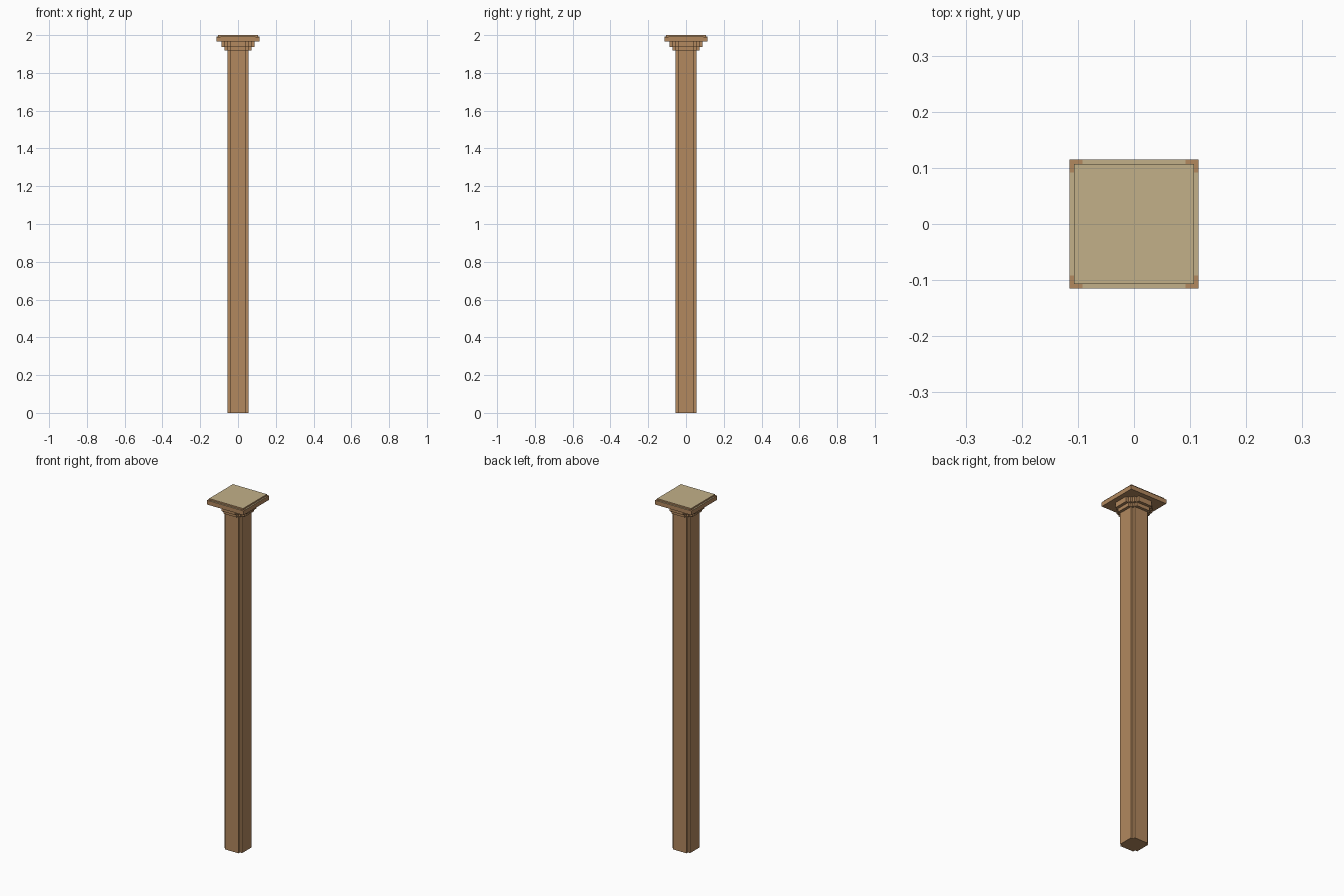
import bpy, bmesh

if "Cube" in bpy.data.objects:
    bpy.data.objects.remove(bpy.data.objects["Cube"])

def material(name, rgb):
    m = bpy.data.materials.new(name)
    m.diffuse_color = (*rgb, 1)
    m.use_nodes = True
    m.node_tree.nodes["Principled BSDF"].inputs["Base Color"].default_value = m.diffuse_color
    return m

wood = material("brown wood", (0.445, 0.246, 0.112))
tan = material("tan top", (0.54, 0.434, 0.246))

def prism(name, quarter, z0, z1, mat):
    """Extrude a four-fold symmetric outline, given by its first corner's points."""
    pts = []
    ring = list(quarter)
    for _ in range(4):
        pts += ring
        ring = [(-y, x) for x, y in ring]
    bm = bmesh.new()
    face = bm.faces.new([bm.verts.new((x, y, z0)) for x, y in pts])
    out = bmesh.ops.extrude_face_region(bm, geom=[face])
    for v in out["geom"]:
        if isinstance(v, bmesh.types.BMVert):
            v.co.z = z1
    bmesh.ops.recalc_face_normals(bm, faces=bm.faces[:])
    me = bpy.data.meshes.new(name)
    bm.to_mesh(me)
    bm.free()
    me.materials.append(mat)
    ob = bpy.data.objects.new(name, me)
    bpy.context.collection.objects.link(ob)
    return ob

def stair(steps):
    """Corner outline stepping inward; steps runs from outermost to innermost."""
    n = len(steps)
    pts = []
    for i in range(n):
        pts.append((steps[i], steps[n - 1 - i]))
        if i < n - 1:
            pts.append((steps[i + 1], steps[n - 1 - i]))
    return pts

# shaft with notched corners
prism("shaft", stair([0.0555, 0.0415]), 0, 1.93, wood)
# stepped capital
prism("capital_lower", stair([0.071, 0.0555, 0.0415]), 1.918, 1.94, wood)
prism("capital_upper", stair([0.087, 0.071, 0.0555, 0.0415]), 1.938, 1.968, wood)
# square cap slab and its raised top panel
prism("cap_slab", [(0.115, 0.115)], 1.967, 1.991, wood)
panel = prism("top_panel", [(0.107, 0.107)], 1.99, 2.0, wood)
panel.data.materials.append(tan)
for p in panel.data.polygons:
    p.material_index = int(p.normal.z > 0.9)
# tan strips on the slab rim, leaving the corners brown
for i, (dx, dy) in enumerate([(1, 0), (0, 1), (-1, 0), (0, -1)]):
    bpy.ops.mesh.primitive_cube_add(size=1, location=(dx * 0.111, dy * 0.111, 1.991))
    s = bpy.context.object
    s.name = f"rim_strip_{i + 1}"
    s.scale = (0.008 if dx else 0.184, 0.008 if dy else 0.184, 0.001)
    s.data.materials.append(tan)
